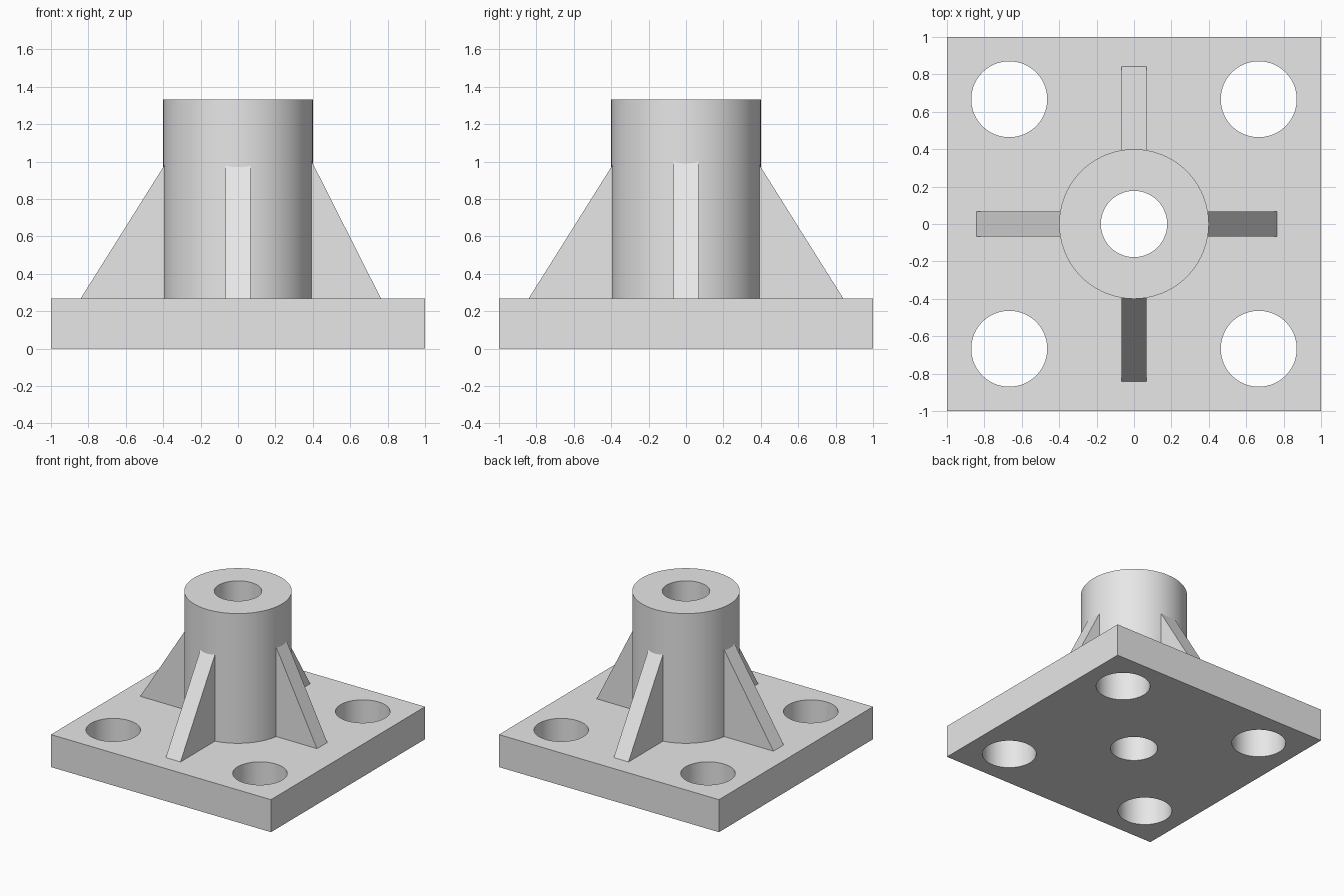
import bpy, bmesh, math
from mathutils import Matrix, Vector

cube = bpy.data.objects.get("Cube")
if cube:
    bpy.data.objects.remove(cube, do_unlink=True)

PLATE_H, TOP = 0.267, 1.333
SLEEVE_R, BORE_R = 0.4, 0.177
HOLE_R, HOLE_POS = 0.203, 0.667
RIB_HALF = 0.067
SEGMENTS = 96

metal = bpy.data.materials.new("light grey metal")
metal.use_nodes = True
grey = (0.8, 0.8, 0.8, 1)
metal.diffuse_color = grey
metal.node_tree.nodes["Principled BSDF"].inputs["Base Color"].default_value = grey


def make_object(name, bm):
    bmesh.ops.recalc_face_normals(bm, faces=bm.faces)
    mesh = bpy.data.meshes.new(name)
    bm.to_mesh(mesh)
    bm.free()
    mesh.materials.append(metal)
    obj = bpy.data.objects.new(name, mesh)
    bpy.context.collection.objects.link(obj)
    return obj


def smooth(obj):
    bpy.ops.object.select_all(action="DESELECT")
    obj.select_set(True)
    bpy.context.view_layer.objects.active = obj
    bpy.ops.object.shade_smooth_by_angle(angle=math.radians(30))


def add_cylinder(bm, radius, x, y, z0, z1):
    bmesh.ops.create_cone(bm, cap_ends=True, segments=SEGMENTS, radius1=radius,
                          radius2=radius, depth=z1 - z0,
                          matrix=Matrix.Translation((x, y, (z0 + z1) / 2)))


# Square base plate
bm = bmesh.new()
bmesh.ops.create_cube(bm, size=1, matrix=Matrix.Translation((0, 0, PLATE_H / 2))
                      @ Matrix.Diagonal((2, 2, PLATE_H, 1)))
plate = make_object("base_plate", bm)

# Four bolt holes and the centre bore, cut through the plate
bm = bmesh.new()
add_cylinder(bm, BORE_R, 0, 0, -0.1, PLATE_H + 0.1)
for sx in (-1, 1):
    for sy in (-1, 1):
        add_cylinder(bm, HOLE_R, sx * HOLE_POS, sy * HOLE_POS, -0.1, PLATE_H + 0.1)
cutter = make_object("hole_cutter", bm)
cutter.hide_render = True
cut = plate.modifiers.new("holes", "BOOLEAN")
cut.operation, cut.solver, cut.object = "DIFFERENCE", "EXACT", cutter
bpy.context.view_layer.objects.active = plate
bpy.ops.object.modifier_apply(modifier=cut.name)
bpy.data.objects.remove(cutter, do_unlink=True)
smooth(plate)

# Upright sleeve: a tube section spun around the z axis
bm = bmesh.new()
section = [(BORE_R, PLATE_H), (SLEEVE_R, PLATE_H), (SLEEVE_R, TOP), (BORE_R, TOP)]
verts = [bm.verts.new((r, 0, z)) for r, z in section]
edges = [bm.edges.new((verts[i], verts[i + 1])) for i in range(3)]
edges.append(bm.edges.new((verts[3], verts[0])))
bmesh.ops.spin(bm, geom=verts + edges, cent=(0, 0, 0), axis=(0, 0, 1),
               angle=math.tau, steps=SEGMENTS, use_merge=True)
bmesh.ops.remove_doubles(bm, verts=bm.verts, dist=0.0005)
smooth(make_object("sleeve", bm))


# Triangular ribs, their inner ends sunk into the sleeve wall
def make_rib(name, angle, foot, height):
    inner = 0.37
    slope = (height - PLATE_H) / (foot - SLEEVE_R)
    peak = PLATE_H + slope * (foot - inner)
    bm = bmesh.new()
    outline = [(inner, PLATE_H), (foot, PLATE_H), (inner, peak)]
    face = bm.faces.new([bm.verts.new((r, -RIB_HALF, z)) for r, z in outline])
    side = bmesh.ops.extrude_face_region(bm, geom=[face])["geom"]
    moved = [v for v in side if isinstance(v, bmesh.types.BMVert)]
    bmesh.ops.translate(bm, verts=moved, vec=Vector((0, 2 * RIB_HALF, 0)))
    bm.transform(Matrix.Rotation(angle, 4, "Z"))
    make_object(name, bm)


make_rib("left_rib", 0, 0.765, 0.99)
make_rib("back_rib", math.pi / 2, 0.842, 0.97)
make_rib("right_rib", math.pi, 0.842, 0.97)
make_rib("front_rib", -math.pi / 2, 0.842, 0.97)
